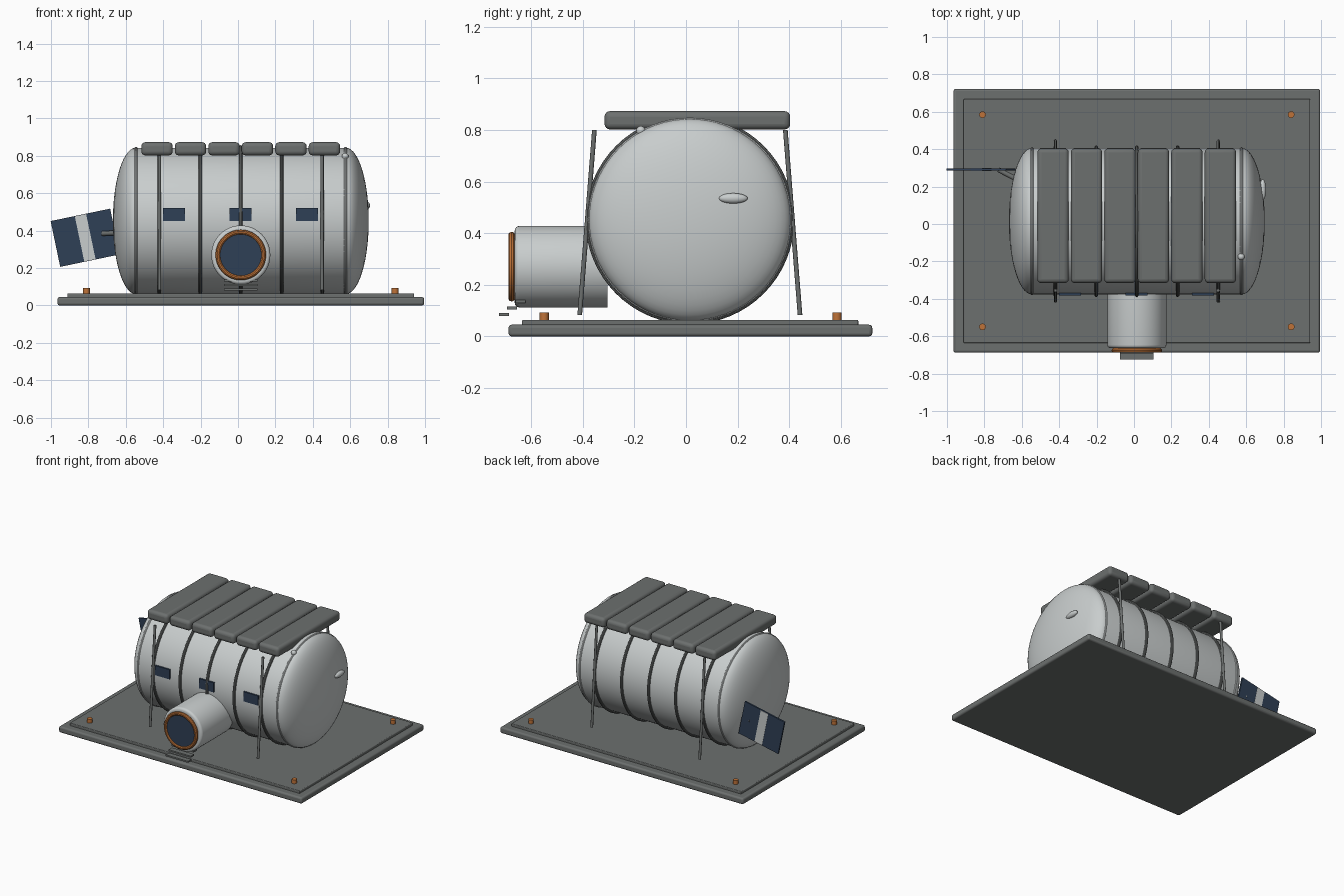
import bpy, math
from mathutils import Vector, Matrix

if "Cube" in bpy.data.objects:
    bpy.data.objects.remove(bpy.data.objects["Cube"])

def material(name, rgb):
    m = bpy.data.materials.new(name)
    m.diffuse_color = (*rgb, 1)
    m.use_nodes = True
    m.node_tree.nodes["Principled BSDF"].inputs["Base Color"].default_value = m.diffuse_color
    return m

SHELL = material("pale grey", (0.58, 0.61, 0.61))
GREY = material("dark grey", (0.15, 0.16, 0.157))
ORANGE = material("orange", (0.52, 0.17, 0.04))
BLUE = material("navy glass", (0.028, 0.05, 0.092))

CX, CY, CZ, R = 0.015, 0.015, 0.452, 0.391   # tank axis and radius

def finish(name, mat, smooth=True):
    o = bpy.context.object
    o.name = name
    o.data.materials.append(mat)
    if smooth:
        bpy.ops.object.shade_smooth_by_angle(angle=math.radians(35))
    return o

def box(name, lo, hi, mat, bevel=0, segments=3):
    lo, hi = Vector(lo), Vector(hi)
    bpy.ops.mesh.primitive_cube_add(size=1, location=(lo + hi) / 2)
    o = bpy.context.object
    o.data.transform(Matrix.Diagonal((*(hi - lo), 1)))
    finish(name, mat, bevel > 0)
    if bevel:
        b = o.modifiers.new("bevel", 'BEVEL')
        b.width, b.segments = bevel, segments
    return o

def rod(name, a, b, r, mat, sides=16):
    a, b = Vector(a), Vector(b)
    bpy.ops.mesh.primitive_cylinder_add(vertices=sides, radius=r, depth=(b - a).length,
                                        location=(a + b) / 2,
                                        rotation=(b - a).to_track_quat('Z', 'Y').to_euler())
    return finish(name, mat)

def ring(name, loc, major, minor, mat, rot):
    bpy.ops.mesh.primitive_torus_add(location=loc, rotation=rot, major_radius=major,
                                     minor_radius=minor, major_segments=64, minor_segments=10)
    return finish(name, mat)

def ball(name, loc, scale, mat):
    bpy.ops.mesh.primitive_uv_sphere_add(segments=24, ring_count=12, radius=1, location=loc)
    bpy.context.object.data.transform(Matrix.Diagonal((*scale, 1)))
    return finish(name, mat)

def lathe(name, profile, matrix, mat, n=72):
    # revolve (radius, height) points about local z; zero radius closes the end
    verts, rows, faces = [], [], []
    for r, h in profile:
        k = 1 if r < 1e-6 else n
        rows.append([len(verts) + i for i in range(k)])
        verts += [(r * math.cos(2 * math.pi * i / n), r * math.sin(2 * math.pi * i / n), h)
                  for i in range(k)]
    for a, b in zip(rows, rows[1:]):
        for i in range(n):
            j = (i + 1) % n
            loop = [a[i % len(a)], a[j % len(a)], b[j % len(b)], b[i % len(b)]]
            faces.append(list(dict.fromkeys(loop)))
    me = bpy.data.meshes.new(name)
    me.from_pydata(verts, [], faces)
    o = bpy.data.objects.new(name, me)
    bpy.context.collection.objects.link(o)
    o.matrix_world = matrix
    bpy.ops.object.select_all(action='DESELECT')
    bpy.context.view_layer.objects.active = o
    o.select_set(True)
    return finish(name, mat)

# Ground slab with raised deck and corner anchors
box("base_slab", (-0.965, -0.688, 0), (0.995, 0.722, 0.045), GREY, 0.012)
box("base_deck", (-0.912, -0.636, 0.04), (0.942, 0.668, 0.064), GREY, 0.005)
for x in (-0.81, 0.84):
    for y in (-0.55, 0.585):
        rod("anchor", (x, y, 0.06), (x, y, 0.092), 0.018, ORANGE)

# Tank body with shallow domed ends
steps = 14
left = [(R * math.sin(t), -0.562 - 0.122 * math.cos(t))
        for t in (math.pi / 2 * i / steps for i in range(steps + 1))]
left[0] = (0, left[0][1])
lathe("tank", left + [(r, -h) for r, h in reversed(left)],
      Matrix.Translation((CX, CY, CZ)) @ Matrix.Rotation(math.pi / 2, 4, 'Y'), SHELL)
AXIS_X = (0, math.pi / 2, 0)
for x in (-0.545, 0.575):
    ring("end_seam", (x, CY, CZ), R - 0.003, 0.008, SHELL, AXIS_X)

# Straps around the tank
STRAPS = [-0.42, -0.202, 0.015, 0.233, 0.45]
for x in STRAPS:
    ring("strap", (x, CY, CZ), 0.395, 0.01, GREY, AXIS_X)

# Leaning posts
for x in (STRAPS[0], STRAPS[-1]):
    for s in (-1, 1):
        rod("post", (x, CY + s * 0.427, 0.083), (x, CY + s * 0.37, 0.80), 0.009, GREY, 12)

# Row of padded roof panels
for i in range(6):
    x = -0.433 + 0.179 * i
    box("roof_pad", (x - 0.084, -0.316, 0.802), (x + 0.084, 0.404, 0.873), GREY, 0.022, 4)

# Entry tunnel with orange rim and dark hatch
rr = 0.158
lathe("entry_tunnel", [(0, -0.36), (rr, -0.36)] +
      [(rr - 0.018 + 0.018 * math.cos(a), 0.0 - 0.018 + 0.018 * math.sin(a))
       for a in (math.pi / 8 * k for k in range(5))] + [(0, 0)],
      Matrix.Translation((CX, -0.664, 0.27)) @ Matrix.Rotation(math.pi / 2, 4, 'X'), SHELL, 48)
ring("hatch_rim", (CX, -0.676, 0.27), 0.122, 0.013, ORANGE, (math.pi / 2, 0, 0))
rod("hatch", (CX, -0.66, 0.27), (CX, -0.681, 0.27), 0.117, BLUE, 48)

# Entry steps
for i in range(3):
    y, z = -0.725 + 0.032 * i, 0.079 + 0.025 * i
    box("step", (CX - 0.09, y, z), (CX + 0.09, y + 0.038, z + 0.011), GREY)

# Side windows
for x in (-0.342, 0.013, 0.37):
    box("window", (x - 0.059, -0.382, 0.451), (x + 0.059, -0.36, 0.521), BLUE)

# Tilted solar wing: dark core with pale cells on both faces
tilt = (Matrix.Translation((-0.817, 0.292, 0.362)) @ Matrix.Rotation(math.radians(-11.8), 4, 'Y'))
L, H = 0.325, 0.25
wing = box("solar_core", (-L / 2, -0.006, -H / 2), (L / 2, 0.006, H / 2), BLUE)
wing.matrix_world = tilt
cw = L / 5
for s in (-1, 1):
    for i in range(5):
        x = -L / 2 + cw * i
        c = box("solar_cell", (x + 0.0015, -0.001, -H / 2 + 0.002),
                (x + cw - 0.0015, 0.001, H / 2 - 0.002), SHELL)
        c.matrix_world = tilt @ Matrix.Translation((0, s * 0.0065, 0))
rod("solar_arm", (-0.725, 0.29, 0.385), (-0.60, 0.225, 0.39), 0.013, GREY)

# End port and small top valve
ball("end_port", (0.688, 0.183, 0.535), (0.018, 0.056, 0.02), SHELL)
ball("valve", (0.573, -0.175, 0.797), (0.018, 0.018, 0.018), SHELL)
